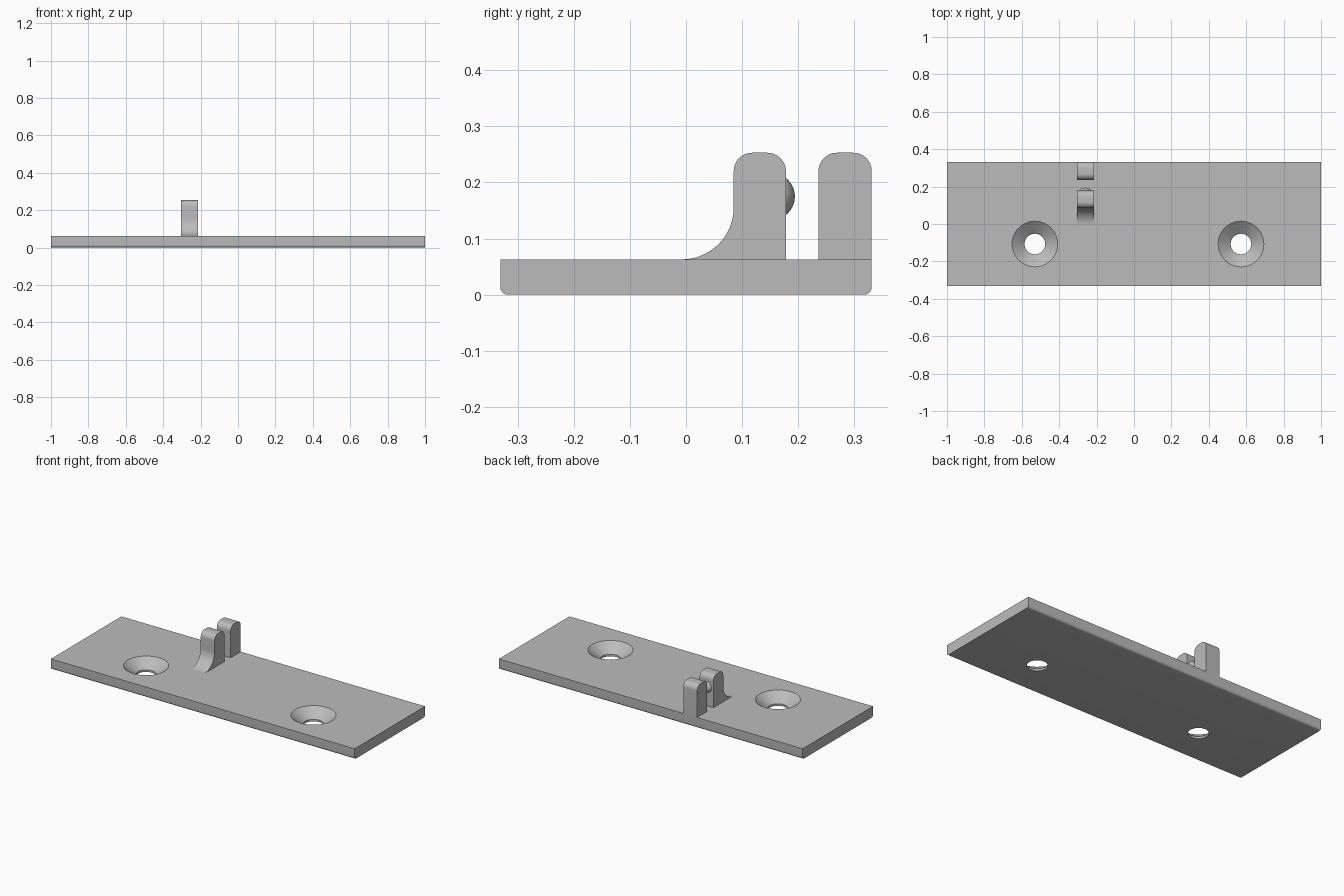
import bpy, bmesh
from math import sin, cos, pi, radians
from mathutils import Vector, Matrix

cube = bpy.data.objects.get("Cube")
if cube:
    bpy.data.objects.remove(cube, do_unlink=True)

grey = bpy.data.materials.new("plain_grey")
grey.use_nodes = True
grey.diffuse_color = (0.5, 0.5, 0.5, 1)
grey.node_tree.nodes["Principled BSDF"].inputs["Base Color"].default_value = (0.5, 0.5, 0.5, 1)

HALF_Y = 0.331
DECK = 0.063      # top of the plate
TOP = 0.253       # top of the prongs
TAB_X = (-0.305, -0.214)


def finish(bm, name):
    bmesh.ops.recalc_face_normals(bm, faces=bm.faces)
    mesh = bpy.data.meshes.new(name)
    bm.to_mesh(mesh)
    bm.free()
    mesh.materials.append(grey)
    obj = bpy.data.objects.new(name, mesh)
    bpy.context.collection.objects.link(obj)
    return obj


def smooth(obj):
    bpy.ops.object.select_all(action='DESELECT')
    obj.select_set(True)
    bpy.context.view_layer.objects.active = obj
    bpy.ops.object.shade_smooth_by_angle(angle=radians(30))


def arc(cy, cz, r, start, end, steps=12):
    """Points of an arc in the y-z plane, angles in degrees."""
    angles = [radians(start + (end - start) * i / steps) for i in range(steps + 1)]
    return [(cy + r * cos(a), cz + r * sin(a)) for a in angles]


def extrude_x(name, profile, x0, x1):
    bm = bmesh.new()
    face = bm.faces.new([bm.verts.new((x0, y, z)) for y, z in profile])
    new = bmesh.ops.extrude_face_region(bm, geom=[face])["geom"]
    bmesh.ops.translate(bm, vec=(x1 - x0, 0, 0),
                        verts=[v for v in new if isinstance(v, bmesh.types.BMVert)])
    return finish(bm, name)


def lathe_cutter(name, profile, x, y, steps=64):
    """Closed turned solid from (radius, z) points around a vertical axis."""
    bm = bmesh.new()
    rings = [[bm.verts.new((x + r * cos(2 * pi * i / steps), y + r * sin(2 * pi * i / steps), z))
              for i in range(steps)] for r, z in profile]
    for a, b in zip(rings, rings[1:]):
        for i in range(steps):
            j = (i + 1) % steps
            bm.faces.new((a[i], a[j], b[j], b[i]))
    bm.faces.new(rings[0])
    bm.faces.new(rings[-1])
    return finish(bm, name)


# Base plate with rounded lower long edges
r = 0.014
plate = extrude_x("base_plate",
                  [(-HALF_Y, DECK)] + arc(-HALF_Y + r, r, r, 180, 270, 8)
                  + arc(HALF_Y - r, r, r, 270, 360, 8) + [(HALF_Y, DECK)], -1, 1)

# Countersunk screw holes
slope = (0.122 - 0.055) / (DECK - 0.012)
for x in (-0.53, 0.572):
    cutter = lathe_cutter("screw_hole_cutter",
                          [(0.055, -0.05), (0.055, 0.012), (0.122 + 0.02 * slope, DECK + 0.02)],
                          x, -0.107)
    cutter.hide_render = True
    cut = plate.modifiers.new("screw_hole", 'BOOLEAN')
    cut.operation, cut.solver, cut.object = 'DIFFERENCE', 'EXACT', cutter
    bpy.context.view_layer.objects.active = plate
    bpy.ops.object.modifier_apply(modifier=cut.name)
    bpy.data.objects.remove(cutter, do_unlink=True)
smooth(plate)


# Two prongs, the front one with a sweeping fillet at its foot
def prong_top(y0, y1, r=0.033):
    return arc(y0 + r, TOP - r, r, 180, 90) + arc(y1 - r, TOP - r, r, 90, 0)


f = 0.0925
front_y, back_y = 0.085, 0.178
foot = arc(front_y - f, DECK + f, f, 270, 360, 20)
smooth(extrude_x("front_prong", foot + prong_top(front_y, back_y) + [(back_y, DECK)], *TAB_X))
smooth(extrude_x("rear_prong", [(0.236, DECK)] + prong_top(0.236, HALF_Y) + [(HALF_Y, DECK)], *TAB_X))

# Domed detent bump on the inner face of the front prong
bm = bmesh.new()
centre = Vector((sum(TAB_X) / 2, 0.194 - 0.042, 0.175))
bmesh.ops.create_uvsphere(bm, u_segments=48, v_segments=48, radius=0.042,
                          matrix=Matrix.Translation(centre) @ Matrix.Rotation(pi / 2, 4, 'X'))
bmesh.ops.bisect_plane(bm, geom=bm.verts[:] + bm.edges[:] + bm.faces[:],
                       plane_co=(0, back_y - 0.002, 0), plane_no=(0, 1, 0), clear_inner=True)
smooth(finish(bm, "detent_bump"))
